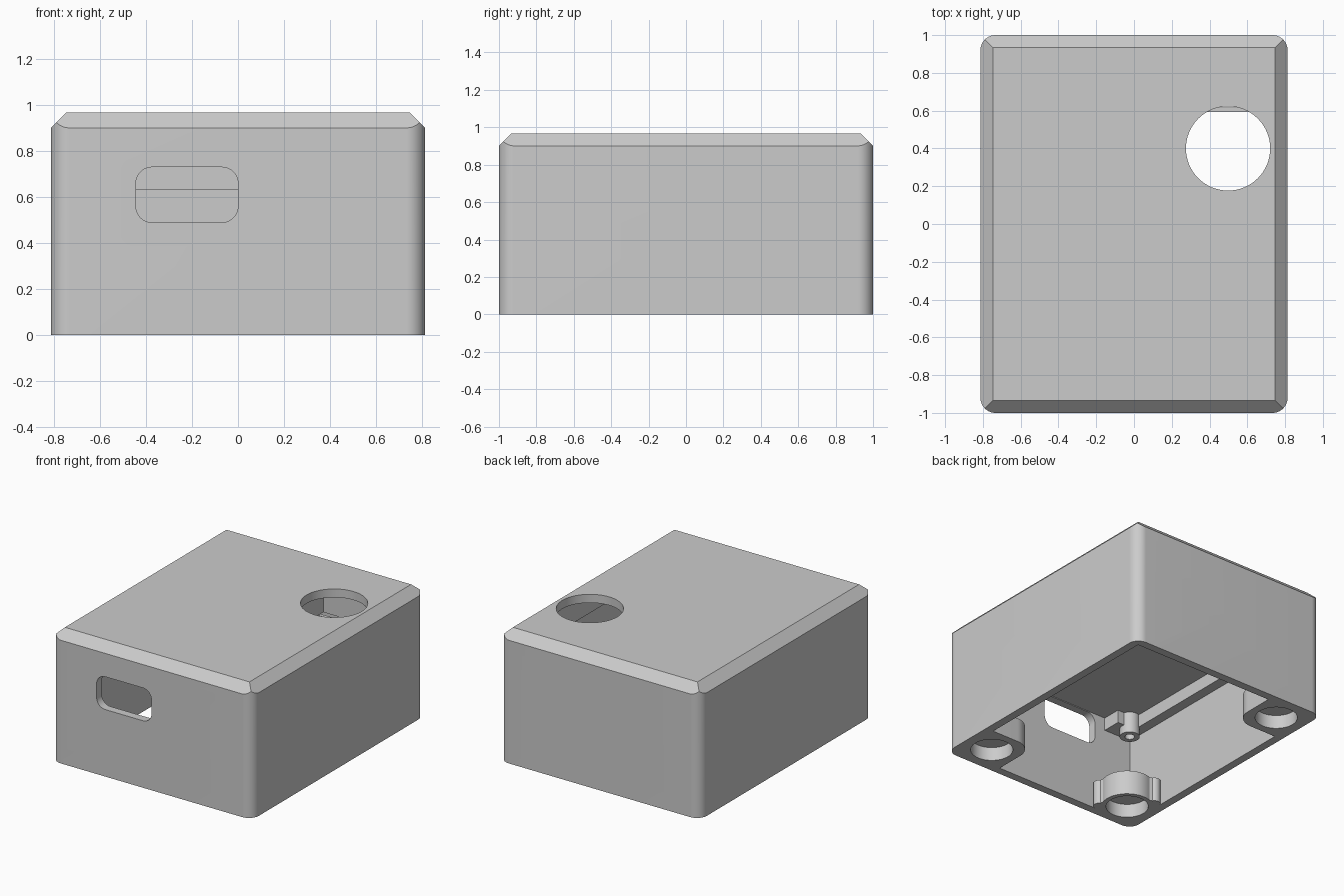
import bpy, bmesh
from math import cos, sin, radians, pi

if "Cube" in bpy.data.objects:
    bpy.data.objects.remove(bpy.data.objects["Cube"])

grey = bpy.data.materials.new("plain grey plastic")
grey.use_nodes = True
COLOR = (0.6, 0.6, 0.6, 1)
grey.diffuse_color = COLOR
grey.node_tree.nodes["Principled BSDF"].inputs["Base Color"].default_value = COLOR

W, D, H = 0.813, 1.0, 0.967      # half width, half depth, height
WALL, CEIL, CHAMFER = 0.06, 0.735, 0.066
IX, IY = W - WALL, D - WALL


def arc(cx, cy, r, start, end, steps=16):
    angles = [radians(start + (end - start) * i / steps) for i in range(steps + 1)]
    return [(cx + r * cos(a), cy + r * sin(a)) for a in angles]


def rounded(x0, x1, y0, y1, r):
    return (arc(x1 - r, y1 - r, r, 0, 90) + arc(x0 + r, y1 - r, r, 90, 180)
            + arc(x0 + r, y0 + r, r, 180, 270) + arc(x1 - r, y0 + r, r, 270, 360))


def circle(cx, cy, r):
    return arc(cx, cy, r, 0, 360, 64)[:-1]


def prism(name, outline, z0, z1, upright=False):
    """Extrude an outline along z, or along y when upright."""
    bm = bmesh.new()
    place = (lambda p, h: (p[0], h, p[1])) if upright else (lambda p, h: (*p, h))
    face = bm.faces.new([bm.verts.new(place(p, z0)) for p in outline])
    new = bmesh.ops.extrude_face_region(bm, geom=[face])["geom"]
    shift = place((0, 0), z1 - z0)
    bmesh.ops.translate(bm, verts=[v for v in new if isinstance(v, bmesh.types.BMVert)], vec=shift)
    bmesh.ops.recalc_face_normals(bm, faces=bm.faces)
    mesh = bpy.data.meshes.new(name)
    bm.to_mesh(mesh)
    bm.free()
    mesh.materials.append(grey)
    ob = bpy.data.objects.new(name, mesh)
    bpy.context.collection.objects.link(ob)
    return ob


def box(name, x0, x1, y0, y1, z0, z1):
    return prism(name, [(x0, y0), (x1, y0), (x1, y1), (x0, y1)], z0, z1)


def activate(ob):
    bpy.ops.object.select_all(action="DESELECT")
    ob.select_set(True)
    bpy.context.view_layer.objects.active = ob


def boolean(ob, tool, operation="DIFFERENCE"):
    mod = ob.modifiers.new("cut", "BOOLEAN")
    mod.solver, mod.operation, mod.object = "EXACT", operation, tool
    activate(ob)
    bpy.ops.object.modifier_apply(modifier=mod.name)
    bpy.data.objects.remove(tool)


# Outer shell: a box with mitred top chamfers, trimmed by rounded upright corners
shell = box("case_shell", -W, W, -D, D, 0, H)
bm = bmesh.new()
bm.from_mesh(shell.data)
top_edges = [e for e in bm.edges if all(v.co.z > H - 0.01 for v in e.verts)]
bmesh.ops.bevel(bm, geom=top_edges, offset=CHAMFER, segments=1, affect="EDGES")
bm.to_mesh(shell.data)
bm.free()
boolean(shell, prism("corner_trim", rounded(-W, W, -D, D, 0.08), -0.1, H + 0.1), "INTERSECT")

# Open underside, deeper pocket under the round opening, and front slot
boolean(shell, box("cavity", -IX, IX, -IY, IY, -0.1, CEIL))
boolean(shell, box("pocket", 0.235, IX - 0.01, -0.2, 0.65, 0.6, 0.905))
boolean(shell, prism("top_opening", circle(0.498, 0.4, 0.223), 0.8, 1.1))
boolean(shell, prism("front_slot", rounded(-0.444, 0, 0.49, 0.73, 0.07), -1.1, -0.9, True))

# Corner bosses with blind round sockets, described inward from each corner
soft = [(WALL, WALL), (0.415, WALL)] + arc(0.275, 0.275, 0.14, 0, 90) + [(WALL, 0.415)]
lobed = ([(WALL, WALL)] + arc(0.365, 0.1, 0.04, -90, 60) + arc(0.215, 0.215, 0.175, -20, 110)
         + arc(0.1, 0.365, 0.04, 30, 180))
parts = [shell]
for name, sx, sy, outline in (("front_left_boss", 1, -1, soft),
                              ("front_right_boss", -1, -1, lobed),
                              ("back_right_boss", -1, 1, soft)):
    points = [(sx * (W - u), sy * (D - v)) for u, v in outline]
    boss = prism(name, points, 0, 0.18)
    boolean(boss, prism("socket", circle(sx * (W - 0.215), sy * (D - 0.215), 0.143), -0.1, 0.1))
    parts.append(boss)

# Ceiling ribs, mounting block and hollow post
parts.append(box("side_rail", -IX, -IX + 0.075, -0.8, 0.592, 0.64, CEIL))
parts.append(box("cross_rib", -IX, IX, 0.592, 0.617, 0.63, CEIL))
parts.append(box("post_block", -IX, -0.53, -IY, -0.8, 0.64, CEIL))
post = prism("mounting_post", circle(-0.65, -0.82, 0.068), 0.58, CEIL)
boolean(post, prism("post_bore", circle(-0.65, -0.82, 0.033), 0.5, 0.7))
parts.append(post)

for ob in parts:
    activate(ob)
    bpy.ops.object.shade_smooth_by_angle(angle=pi / 6)
